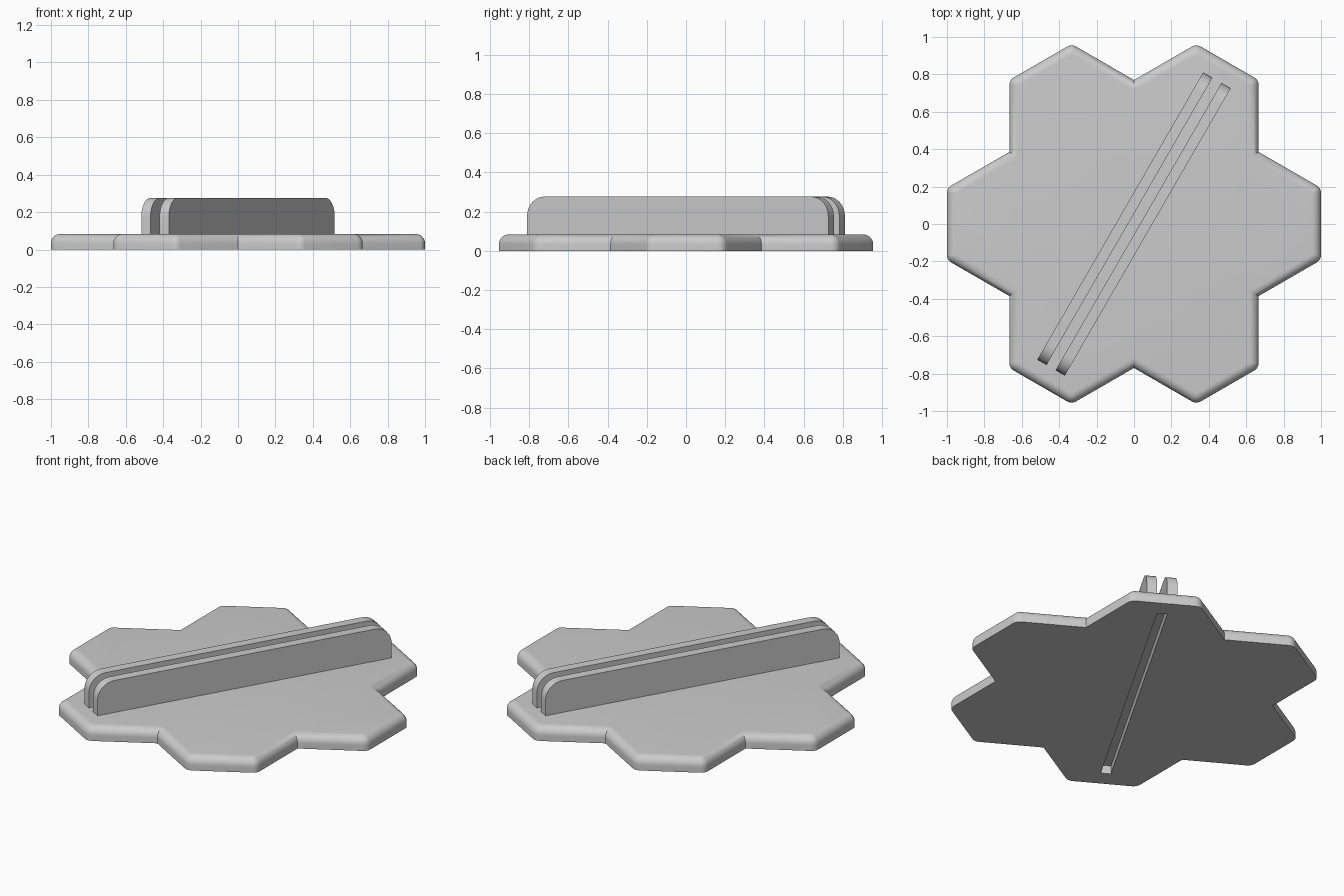
import bpy, bmesh, math
from mathutils import Vector, Matrix

cube = bpy.data.objects.get("Cube")
if cube:
    bpy.data.objects.remove(cube, do_unlink=True)

BASE_H, ROUND = 0.083, 0.05      # plate thickness and edge radius
FIN_TOP, FIN_ROUND, HALF_LEN = 0.276, 0.1, 0.887
GAP, FIN_W = 0.028, 0.057        # half gap between fins, fin thickness
STEPS = 8
TURN = Matrix.Rotation(math.radians(60), 4, 'Z')

grey = bpy.data.materials.new("plain grey")
grey.use_nodes = True
colour = (0.6, 0.6, 0.6, 1)
grey.diffuse_color = colour
grey.node_tree.nodes["Principled BSDF"].inputs["Base Color"].default_value = colour


def make_object(name, bm):
    bmesh.ops.remove_doubles(bm, verts=bm.verts, dist=0.0005)
    bmesh.ops.recalc_face_normals(bm, faces=bm.faces)
    mesh = bpy.data.meshes.new(name)
    bm.to_mesh(mesh)
    bm.free()
    mesh.materials.append(grey)
    obj = bpy.data.objects.new(name, mesh)
    bpy.context.collection.objects.link(obj)
    return obj


def activate(obj):
    bpy.ops.object.select_all(action='DESELECT')
    obj.select_set(True)
    bpy.context.view_layer.objects.active = obj


def smooth(obj):
    activate(obj)
    bpy.ops.object.shade_smooth_by_angle(angle=math.radians(30))


# Outline of seven joined hexagons: two outer corners and one notch per sixth
apothem = 1 / 3
side = apothem / math.cos(math.radians(30))
sixth = [Vector((1, -side / 2, 0)), Vector((1, side / 2, 0)), Vector((2 * apothem, side, 0))]
corners = [Matrix.Rotation(math.radians(60 * k), 4, 'Z') @ p for k in range(6) for p in sixth]


def outline(inset):
    """Outline moved inward, with rounded outer corners and sharp notches."""
    pts = []
    for i, v in enumerate(corners):
        a = (v - corners[i - 1]).normalized()
        b = (corners[(i + 1) % len(corners)] - v).normalized()
        n1, n2 = Vector((a.y, -a.x, 0)), Vector((b.y, -b.x, 0))
        miter = (n1 + n2) / (1 + n1.dot(n2))
        if i % 3 == 2:
            pts.append(v - miter * inset)
        else:
            centre = v - miter * ROUND
            pts += [centre + n1.slerp(n2, s / STEPS) * (ROUND - inset) for s in range(STEPS + 1)]
    return pts


# Base plate: stacked outlines with a quarter-round top edge
bm = bmesh.new()
levels = [(0, 0)]
for s in range(STEPS + 1):
    t = math.pi / 2 * s / STEPS
    levels.append((ROUND * (1 - math.cos(t)), BASE_H - ROUND + ROUND * math.sin(t)))
rings = [[bm.verts.new((p.x, p.y, z)) for p in outline(d)] for d, z in levels]
for low, high in zip(rings, rings[1:]):
    for i in range(len(low)):
        j = (i + 1) % len(low)
        bm.faces.new((low[i], low[j], high[j], high[i]))
bm.faces.new(rings[0])
bm.faces.new(rings[-1])
base = make_object("base_plate", bm)

# Groove cut into the underside, running between the fins
bm = bmesh.new()
bmesh.ops.create_cube(bm, size=1)
bmesh.ops.scale(bm, vec=(2 * HALF_LEN, 2 * GAP, 0.1), verts=bm.verts)
bmesh.ops.transform(bm, matrix=TURN, verts=bm.verts)
cutter = make_object("groove_cutter", bm)
cutter.hide_render = True
cut = base.modifiers.new("groove", 'BOOLEAN')
cut.operation = 'DIFFERENCE'
cut.solver = 'EXACT'
cut.object = cutter
activate(base)
bpy.ops.object.modifier_apply(modifier=cut.name)
bpy.data.objects.remove(cutter, do_unlink=True)
smooth(base)

# Two parallel upright fins with rounded upper ends
for name, sign in (("left_fin", -1), ("right_fin", 1)):
    bm = bmesh.new()
    profile = [(-HALF_LEN, BASE_H - 0.01), (HALF_LEN, BASE_H - 0.01)]
    for end in (1, -1):
        for s in range(STEPS + 1):
            t = math.pi / 2 * (s if end > 0 else STEPS - s) / STEPS
            profile.append((end * (HALF_LEN - FIN_ROUND + FIN_ROUND * math.cos(t)),
                            FIN_TOP - FIN_ROUND + FIN_ROUND * math.sin(t)))
    face = bm.faces.new([bm.verts.new((x, sign * GAP, z)) for x, z in profile])
    moved = bmesh.ops.extrude_face_region(bm, geom=[face])["geom"]
    bmesh.ops.translate(bm, vec=(0, sign * FIN_W, 0),
                        verts=[g for g in moved if isinstance(g, bmesh.types.BMVert)])
    bmesh.ops.transform(bm, matrix=TURN, verts=bm.verts)
    smooth(make_object(name, bm))
